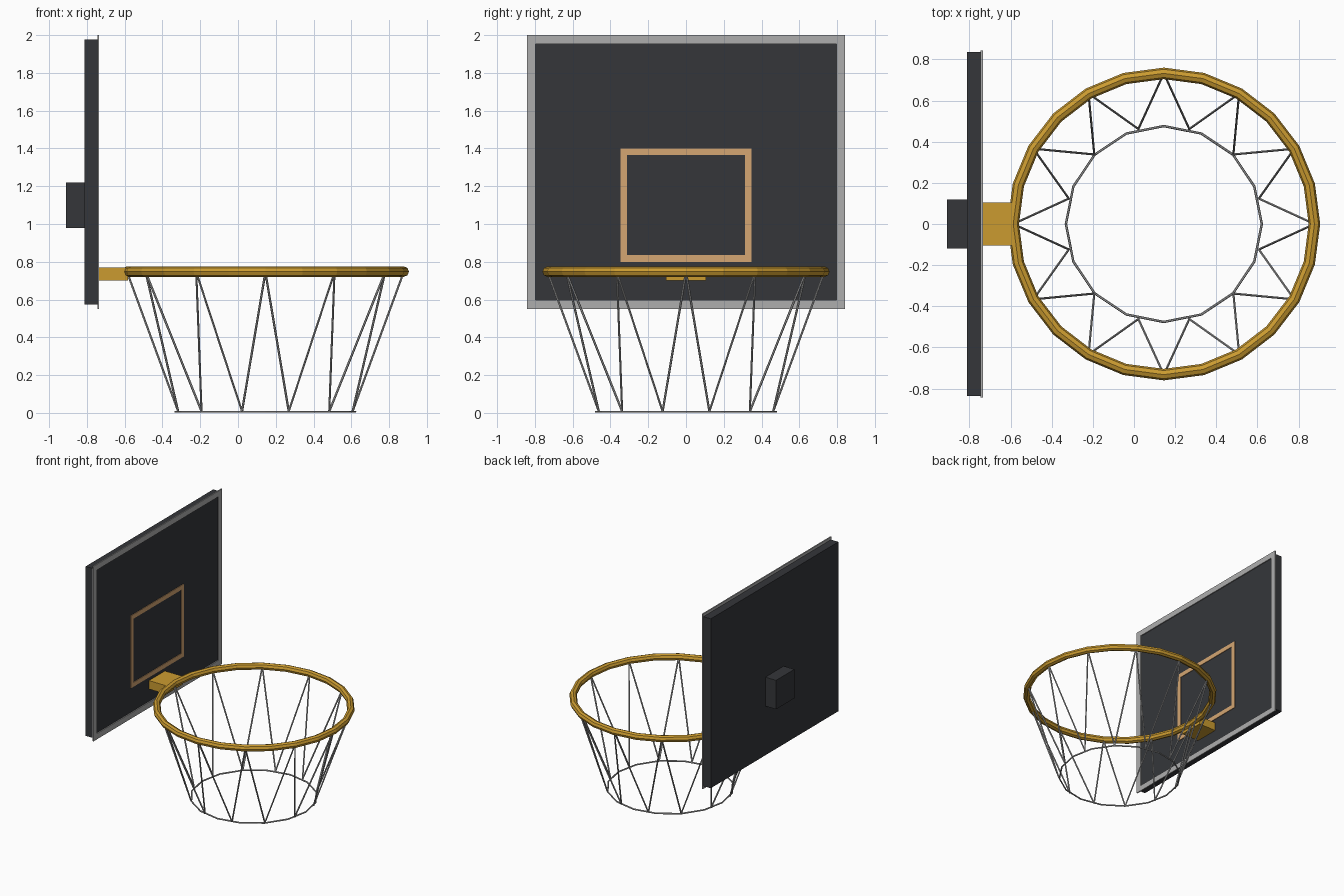
import bpy, math
from mathutils import Vector

if "Cube" in bpy.data.objects:
    bpy.data.objects.remove(bpy.data.objects["Cube"])

CX = 0.145  # hoop centre


def material(name, rgb):
    m = bpy.data.materials.new(name)
    m.diffuse_color = (*rgb, 1)
    m.use_nodes = True
    m.node_tree.nodes["Principled BSDF"].inputs["Base Color"].default_value = m.diffuse_color
    return m


DARK = material("dark", (0.035, 0.037, 0.042))
GOLD = material("gold", (0.60, 0.33, 0.03))
TAN = material("tan", (0.66, 0.38, 0.17))
GREY = material("grey", (0.42, 0.42, 0.42))


def finish(name, mat):
    ob = bpy.context.object
    ob.name = name
    ob.data.materials.append(mat)
    return ob


def box(name, lo, hi, mat):
    lo, hi = Vector(lo), Vector(hi)
    bpy.ops.mesh.primitive_cube_add(size=1, location=(lo + hi) / 2)
    ob = finish(name, mat)
    ob.scale = hi - lo
    return ob


def ring(name, z, major, minor, segs, sides, mat):
    bpy.ops.mesh.primitive_torus_add(location=(CX, 0, z), major_radius=major, minor_radius=minor,
                                     major_segments=segs, minor_segments=sides)
    return finish(name, mat)


def frame(name, x0, x1, y, z0, z1, w, mat):
    # rectangular border with a hole, extruded along x
    outer = [(-y, z0), (y, z0), (y, z1), (-y, z1)]
    inner = [(-y + w, z0 + w), (y - w, z0 + w), (y - w, z1 - w), (-y + w, z1 - w)]
    verts = [(x, *p) for x in (x0, x1) for loop in (outer, inner) for p in loop]
    faces = []
    for i in range(4):
        j = (i + 1) % 4
        faces += [(i, i + 4, j + 4, j), (8 + i, 8 + j, 12 + j, 12 + i),
                  (i, j, 8 + j, 8 + i), (4 + i, 12 + i, 12 + j, 4 + j)]
    me = bpy.data.meshes.new(name)
    me.from_pydata(verts, [], faces)
    me.materials.append(mat)
    ob = bpy.data.objects.new(name, me)
    bpy.context.collection.objects.link(ob)


def polar(r, deg, z):
    a = math.radians(deg)
    return Vector((CX + r * math.cos(a), r * math.sin(a), z))


def strand(name, a, b):
    d = b - a
    bpy.ops.mesh.primitive_cylinder_add(vertices=6, radius=0.006, depth=d.length, location=(a + b) / 2,
                                        rotation=d.to_track_quat('Z', 'Y').to_euler())
    finish(name, GREY)


# Backboard with border, target square and rear mount
box("backboard", (-0.812, -0.835, 0.573), (-0.743, 0.835, 1.977), DARK)
frame("backboard_border", -0.745, -0.735, 0.843, 0.55, 2.0, 0.047, GREY)
frame("target_square", -0.744, -0.738, 0.348, 0.80, 1.40, 0.036, TAN)
box("rear_mount", (-0.91, -0.12, 0.98), (-0.81, 0.12, 1.22), DARK)

# Rim and bracket
box("rim_bracket", (-0.744, -0.105, 0.70), (-0.582, 0.105, 0.77), GOLD)
ring("rim", 0.748, 0.732, 0.028, 24, 8, GOLD)

# Net: zigzag strands down to a thin lower ring
for i in range(12):
    top = polar(0.732, 30 * i, 0.745)
    for s in (-15, 15):
        strand("net_strand", top, polar(0.478, 30 * i + s, 0.008))
ring("net_lower_ring", 0.006, 0.476, 0.006, 16, 6, GREY)
